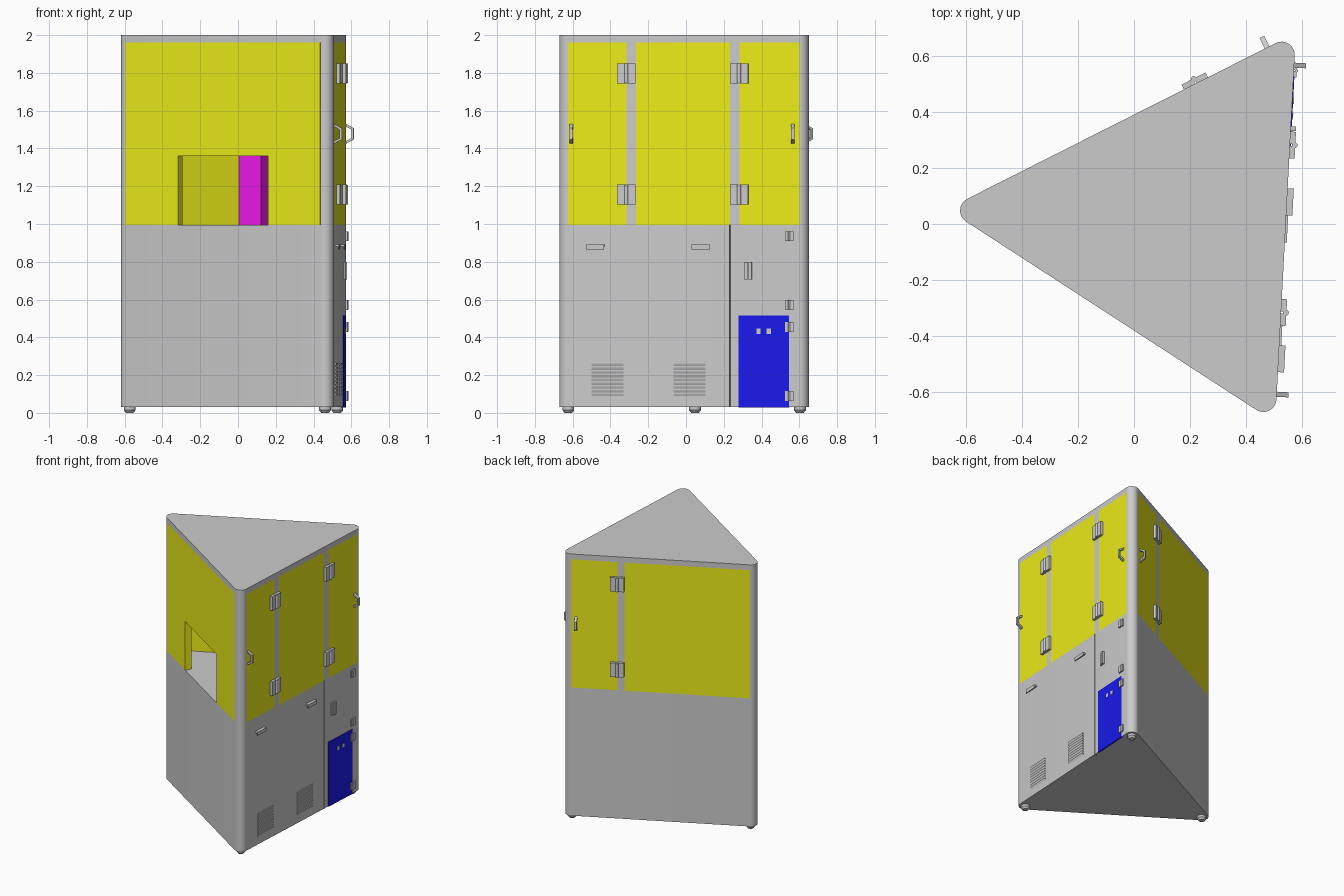
import bpy, bmesh, math
from mathutils import Vector

if "Cube" in bpy.data.objects:
    bpy.data.objects.remove(bpy.data.objects["Cube"])

R = 0.047                                   # corner radius = wall thickness
A, B, C = Vector((-0.573, 0.048)), Vector((0.461, -0.623)), Vector((0.526, 0.603))
FLOOR, HEAD, TOP = 0.995, 1.96, 2.0


def material(name, col):
    m = bpy.data.materials.new(name)
    m.diffuse_color = (*col, 1)
    m.use_nodes = True
    m.node_tree.nodes["Principled BSDF"].inputs["Base Color"].default_value = m.diffuse_color
    return m


YELLOW = material("yellow", (0.85, 0.85, 0.01))
BLUE = material("blue", (0.01, 0.01, 0.85))
MAGENTA = material("magenta", (0.85, 0.01, 0.85))


def extrude(name, ring_a, ring_b, mat=None):
    """Closed solid between two matching outlines."""
    bm = bmesh.new()
    a = [bm.verts.new(p) for p in ring_a]
    b = [bm.verts.new(p) for p in ring_b]
    bm.faces.new(a)
    bm.faces.new(b)
    n = len(a)
    for i in range(n):
        bm.faces.new((a[i], a[(i + 1) % n], b[(i + 1) % n], b[i]))
    bmesh.ops.recalc_face_normals(bm, faces=bm.faces)
    me = bpy.data.meshes.new(name)
    bm.to_mesh(me)
    bm.free()
    me.shade_smooth()
    me.set_sharp_from_angle(angle=math.radians(31))
    ob = bpy.data.objects.new(name, me)
    bpy.context.collection.objects.link(ob)
    if mat:
        me.materials.append(mat)
    return ob


class Wall:
    """Wall frame: u along the wall, d outward from its face, z up."""
    def __init__(self, p, q):
        self.t = (q - p).normalized()
        self.n = Vector((self.t.y, -self.t.x))
        self.o = p + self.n * R
        self.len = (q - p).length

    def at(self, u, d, z):
        p = self.o + self.t * u + self.n * d
        return (p.x, p.y, z)

    def solid(self, name, pts, axis, lo, hi, mat=None):
        def ring(v):
            if axis == "u":
                return [self.at(v, a, b) for a, b in pts]
            if axis == "d":
                return [self.at(a, v, b) for a, b in pts]
            return [self.at(a, b, v) for a, b in pts]
        return extrude(name, ring(lo), ring(hi), mat)

    def box(self, name, u0, u1, d0, d1, z0, z1, mat=None):
        return self.solid(name, [(u0, d0), (u1, d0), (u1, d1), (u0, d1)], "z", z0, z1, mat)


front, right, back = Wall(A, B), Wall(B, C), Wall(C, A)
Y0 = -right.o.y                             # turns world y into u on the right wall


def outline(z, groove=False):
    pts = []
    for c, prev, nxt in ((A, back, front), (B, front, right), (C, right, back)):
        a0 = math.atan2(prev.n.y, prev.n.x)
        sweep = (math.atan2(nxt.n.y, nxt.n.x) - a0) % math.tau
        for i in range(13):
            a = a0 + sweep * i / 12
            pts.append((c.x + R * math.cos(a), c.y + R * math.sin(a), z))
        if groove and c is B:
            g = 0.235 + Y0
            pts += [right.at(u, d, z) for u, d in
                    ((g - .003, 0), (g - .003, -.02), (g + .003, -.02), (g + .003, 0))]
    return pts


# Cabinet base with door seam, and roof slab
extrude("base_cabinet", outline(0.03, True), outline(FLOOR, True))
extrude("roof", outline(HEAD), outline(TOP))

# Corner posts and feet
def disc(c, r, z, n=32):
    return [(c.x + r * math.cos(math.tau * i / n), c.y + r * math.sin(math.tau * i / n), z) for i in range(n)]


for tag, c in (("left", A), ("front", B), ("back", C)):
    extrude("corner_post_" + tag, disc(c, R, FLOOR), disc(c, R, HEAD))
    extrude("foot_" + tag, disc(c, 0.02, 0), disc(c, 0.031, 0.014))
    extrude("foot_collar_" + tag, disc(c, 0.031, 0.014), disc(c, 0.031, 0.03))

# Front panel with serving hatch
h0, h1, hz = 0.334, 0.902, 1.36
front.solid("front_panel", [(0, FLOOR), (h0, FLOOR), (h0, hz), (h1, hz), (h1, FLOOR),
                            (front.len, FLOOR), (front.len, HEAD), (0, HEAD)], "d", -R, 0, YELLOW)


# Side panels with grey dividers
def panels(tag, wall, dividers):
    u = 0
    for a, b in dividers:
        wall.box(tag + "_panel", u, a, -R, 0, FLOOR, HEAD, YELLOW)
        wall.box(tag + "_divider", a, b, -R, 0, FLOOR, HEAD)
        u = b
    wall.box(tag + "_panel", u, wall.len, -R, 0, FLOOR, HEAD, YELLOW)


panels("right", right, [(-0.315 + Y0, -0.265 + Y0), (0.235 + Y0, 0.285 + Y0)])
panels("back", back, [(0.318, 0.366)])

# Inner magenta partition standing against the back wall
p0 = Vector((-0.005, 0.347))
p1 = p0 + front.t * 0.15
p2 = p1 - front.n * 0.25
extrude("inner_partition", [(p.x, p.y, FLOOR) for p in (p0, p1, p2)],
        [(p.x, p.y, HEAD) for p in (p0, p1, p2)], MAGENTA)


# Hinges: two leaves and a pin
def hinge(wall, u, z, w, h, t):
    for s in (-1, 1):
        a, b = sorted((u + s * 0.003, u + s * w))
        wall.box("hinge_leaf", a, b, 0, t, z - h, z + h)
    r = t * 0.55
    pin = [(u + r * math.cos(math.tau * i / 12), t * 0.9 + r * math.sin(math.tau * i / 12)) for i in range(12)]
    wall.solid("hinge_pin", pin, "z", z - h * 0.97, z + h * 0.97)


# Bent grab handle
def grab(wall, u):
    prof = [(0, 1.425), (.042, 1.448), (.042, 1.507), (0, 1.53),
            (0, 1.516), (.03, 1.5), (.03, 1.455), (0, 1.439)]
    wall.solid("grab_handle", prof, "u", u - 0.009, u + 0.009)


for z in (1.797, 1.155):
    hinge(right, -0.315 + Y0, z, 0.048, 0.053, 0.019)
    hinge(right, 0.283 + Y0, z, 0.048, 0.053, 0.019)
    hinge(back, 0.318, z, 0.048, 0.053, 0.019)
for z in (0.935, 0.572, 0.455, 0.09):
    hinge(right, 0.548 + Y0, z, 0.023, 0.026, 0.01)
grab(right, -0.607 + Y0)
grab(right, 0.568 + Y0)
grab(back, 0.034)

# Drawer pulls and louvred vents
for y in (-0.48, 0.08):
    u = y + Y0
    right.solid("drawer_pull", [(0, .892), (.022, .892), (.022, .866), (.016, .866), (.016, .88), (0, .88)],
                "u", u - 0.048, u + 0.048)
for y in (-0.415, 0.02):
    u = y + Y0
    for i in range(9):
        z = 0.085 + i * 0.02
        right.solid("vent_louvre", [(-.002, z), (.007, z + .015), (.007, z + .018), (-.002, z + .018)],
                    "u", u - 0.085, u + 0.085)

# Upright door pull
u = 0.33 + Y0
right.box("door_pull_plate", u - 0.02, u, 0, 0.01, 0.705, 0.8)
right.box("door_pull_grip", u + 0.003, u + 0.02, 0, 0.018, 0.705, 0.8)

# Blue locker door with two latches
right.box("locker_door", 0.28 + Y0, 0.548 + Y0, -0.01, 0.003, 0.028, 0.515, BLUE)
for y in (0.385, 0.44):
    right.box("locker_latch", y + Y0 - 0.011, y + Y0 + 0.011, 0, 0.006, 0.418, 0.446)
